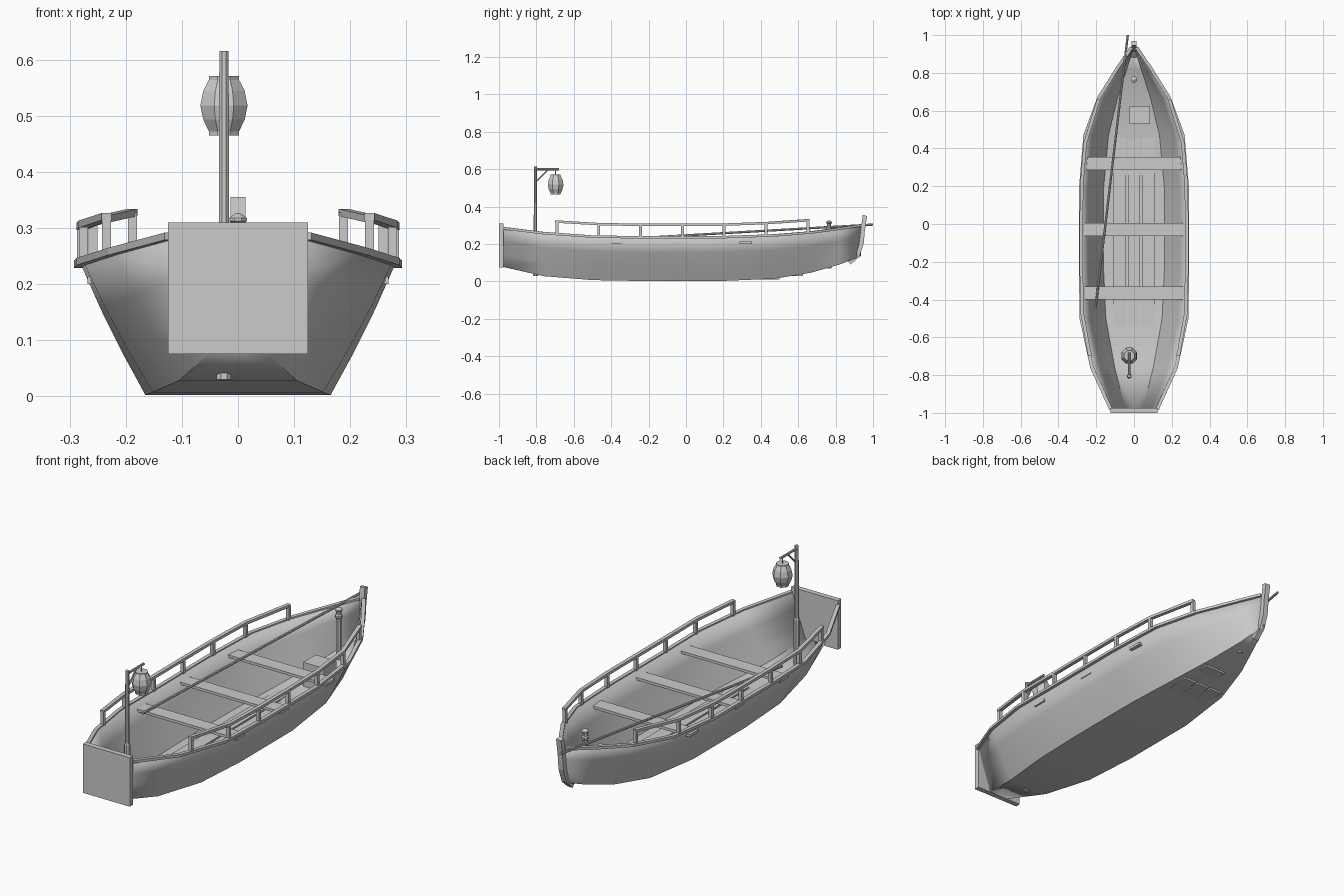
import bpy, bmesh, math
from mathutils import Vector

if "Cube" in bpy.data.objects:
    bpy.data.objects.remove(bpy.data.objects["Cube"])


def mesh_obj(name, verts, faces):
    me = bpy.data.meshes.new(name)
    bm = bmesh.new()
    vs = [bm.verts.new(v) for v in verts]
    for f in faces:
        bm.faces.new([vs[i] for i in f])
    bmesh.ops.remove_doubles(bm, verts=bm.verts, dist=1e-5)
    bmesh.ops.recalc_face_normals(bm, faces=bm.faces)
    bm.to_mesh(me)
    bm.free()
    ob = bpy.data.objects.new(name, me)
    bpy.context.collection.objects.link(ob)
    return ob


def loft(name, rings, caps=True):
    n = len(rings[0])
    verts = [v for r in rings for v in r]
    faces = [(i*n+j, i*n+(j+1) % n, (i+1)*n+(j+1) % n, (i+1)*n+j)
             for i in range(len(rings)-1) for j in range(n)]
    if caps:
        faces += [tuple(range(n)), tuple(range(len(verts)-n, len(verts)))]
    return mesh_obj(name, verts, faces)


def box(name, lo, hi):
    (a, b, c), (d, e, f) = lo, hi
    return loft(name, [[(a, b, z), (d, b, z), (d, e, z), (a, e, z)] for z in (c, f)])


def strip(name, path, w, h):
    """Rectangular section swept along a mostly horizontal path."""
    rings = []
    for i, p in enumerate(path):
        p = Vector(p)
        t = Vector(path[min(i+1, len(path)-1)]) - Vector(path[max(i-1, 0)])
        s = Vector((t.y, -t.x, 0)).normalized() * w / 2
        u = Vector((0, 0, h / 2))
        rings.append([p-s-u, p+s-u, p+s+u, p-s+u])
    return loft(name, rings)


def turned(name, x, y, profile, n=8):
    return loft(name, [[(x + r*math.cos(2*math.pi*(k+.5)/n), y + r*math.sin(2*math.pi*(k+.5)/n), z)
                        for k in range(n)] for r, z in profile])


def rod(name, a, b, r, n=8):
    a, b = Vector(a), Vector(b)
    q = (b-a).to_track_quat('Z', 'Y')
    return loft(name, [[p + q @ Vector((r*math.cos(2*math.pi*k/n), r*math.sin(2*math.pi*k/n), 0))
                        for k in range(n)] for p in (a, b)])


def mirror(ob):
    ob.modifiers.new("mirror", 'MIRROR')
    return ob


# Hull stations: y, keel height, bottom half width, sheer half width, sheer height
ST = [(-.98, .078, .050, .120, .285), (-.76, .028, .105, .220, .258),
      (-.50, .007, .152, .276, .240), (-.22, .002, .165, .280, .235),
      (.18, .002, .165, .280, .236), (.47, .014, .138, .256, .246),
      (.67, .047, .090, .182, .262), (.82, .090, .042, .088, .282),
      (.935, .135, .006, .010, .300)]


def at(y, k):
    for a, b in zip(ST, ST[1:]):
        if y <= b[0]:
            t = (y-a[0]) / (b[0]-a[0])
            return a[k] + t*(b[k]-a[k])
    return ST[-1][k]


# Hull shell, one half mirrored
verts, faces = [], []
for y, zk, bw, sw, zs in ST:
    verts.append((0, y, zk))
    for t in (0, .33, .66, 1):
        bulge = .04 * math.sin(math.pi*t) * (sw-bw)
        verts.append((bw + t*(sw-bw) + bulge, y, zk + t*(zs-zk)))
for i in range(len(ST)-1):
    for j in range(4):
        faces.append((i*5+j, i*5+j+1, i*5+j+6, i*5+j+5))
hull = mesh_obj("hull", verts, faces)
bm = bmesh.new()
bm.from_mesh(hull.data)
bm.faces.ensure_lookup_table()
if bm.faces[0].normal.z > 0:
    bmesh.ops.reverse_faces(bm, faces=bm.faces)
bm.to_mesh(hull.data)
bm.free()
mirror(hull)
sol = hull.modifiers.new("shell", 'SOLIDIFY')
sol.thickness = .006
sol.offset = -1
bpy.context.view_layer.objects.active = hull
hull.select_set(True)
bpy.ops.object.shade_smooth_by_angle(angle=math.radians(32))

# Gunwale along the sheer
mirror(strip("gunwale", [(s[3]+.003, s[0], s[4]) for s in ST], .018, .013))

# Stern plate
box("transom", (-.125, -1, .075), (.125, -.975, .31))

# Curved stem post at the bow
prof = [(.865, .105), (.88, .09), (.925, .13), (.95, .2), (.956, .27), (.968, .35),
        (.945, .355), (.935, .28), (.925, .2), (.91, .145)]
loft("stem_post", [[(x, y, z) for y, z in prof] for x in (-.013, .013)])

# Side railings with posts
rail = []
for i in range(7):
    y = -.69 + i*.2235
    x, z = at(y, 3) - .001, at(y, 4)
    top = z + .067
    rail.append((x, y, top))
    mirror(box("rail_post", (x-.008, y-.008, z), (x+.008, y+.008, top)))
rail[0] = (rail[0][0], -.698, rail[0][2])
rail[-1] = (rail[-1][0], .658, rail[-1][2])
mirror(strip("hand_rail", rail, .018, .013))

# Seats and floorboards
for y in (-.365, -.03, .32):
    box("seat", (-.268, y-.034, .2), (.268, y+.034, .213))
for x in (-.075, 0, .075):
    box("floorboard", (x-.033, -.54, .01), (x+.033, .5, .019))

# Small box in the bow
box("bow_box", (-.025, .53, .03), (.085, .625, .145))

# Mooring post
turned("mooring_post", 0, .765, [(.013, .07), (.013, .275), (.017, .28), (.017, .29),
                                 (.012, .295), (.012, .308), (.017, .312), (.017, .318), (.003, .327)])

# Long pole resting on the seats
rod("pole", (-.203, -.44, .221), (-.033, 1, .304), .006)

# Lamp post, arm and brace
X = -.025
turned("lamp_post", X, -.805, [(.014, .03), (.014, .26), (.010, .268), (.009, .615)])
rod("lamp_arm", (X, -.81, .6), (X, -.68, .6), .006)
rod("lamp_brace", (X, -.805, .53), (X, -.735, .6), .004)
rod("lamp_hook", (X, -.697, .565), (X, -.697, .602), .003)

# Eight-sided lantern
turned("lantern", X, -.697, [(.029, .465), (.029, .472), (.040, .493), (.0455, .518),
                             (.040, .544), (.029, .564), (.029, .571)])
